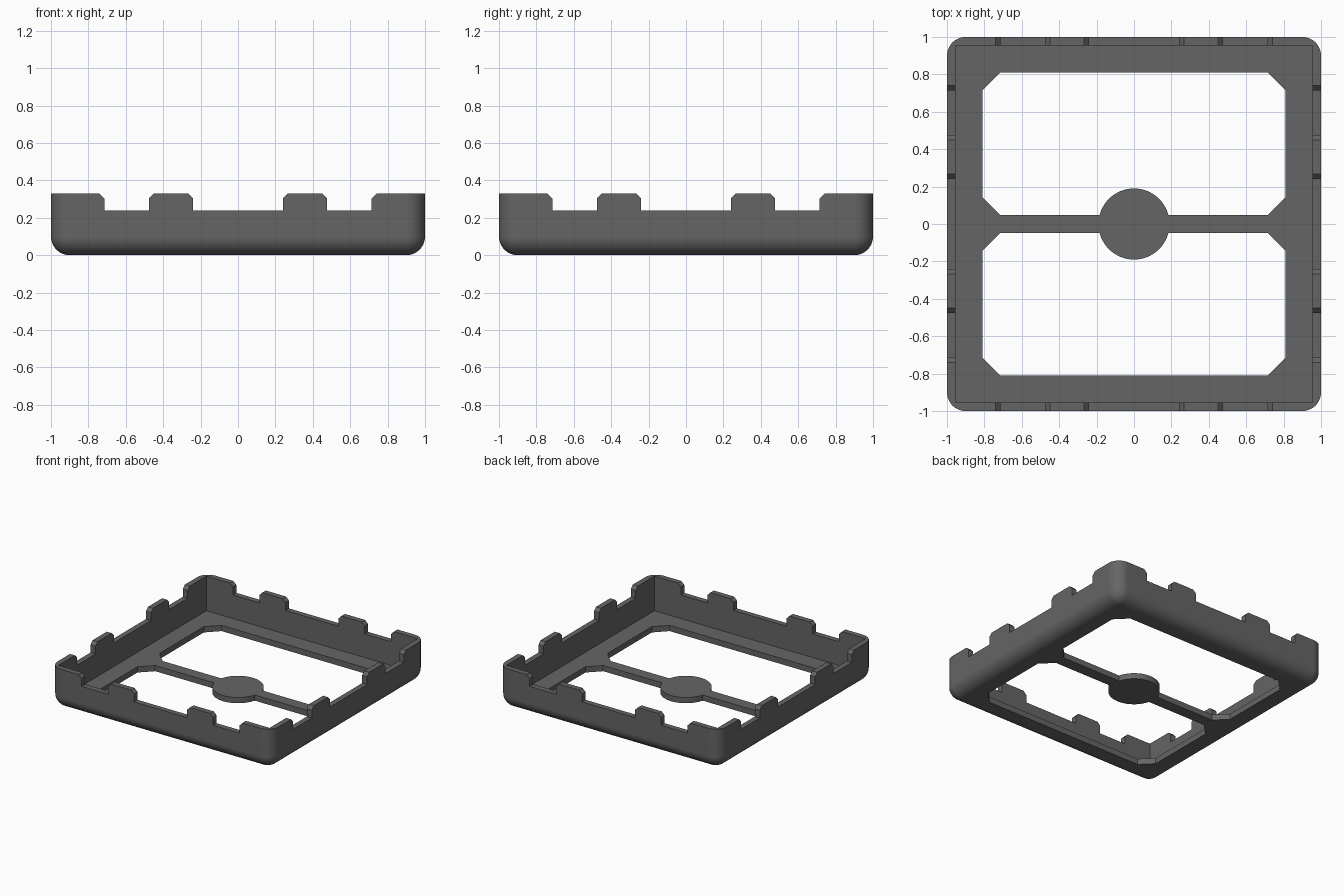
import bpy, bmesh, math

cube = bpy.data.objects.get("Cube")
if cube:
    bpy.data.objects.remove(cube, do_unlink=True)

TOP, FLOOR, RIM, R, INNER = 0.33, 0.047, 0.24, 0.1, 0.955

grey = bpy.data.materials.new("dark grey")
grey.use_nodes = True
colour = (0.13, 0.13, 0.13, 1)
grey.diffuse_color = colour
grey.node_tree.nodes["Principled BSDF"].inputs["Base Color"].default_value = colour


def add_object(name, bm):
    bmesh.ops.remove_doubles(bm, verts=bm.verts, dist=1e-5)
    bmesh.ops.recalc_face_normals(bm, faces=bm.faces)
    mesh = bpy.data.meshes.new(name)
    bm.to_mesh(mesh)
    bm.free()
    mesh.materials.append(grey)
    obj = bpy.data.objects.new(name, mesh)
    bpy.context.collection.objects.link(obj)
    return obj


def loft(name, rings):
    """Closed solid through matching rings of points."""
    bm = bmesh.new()
    loops = [[bm.verts.new(p) for p in ring] for ring in rings]
    n = len(loops[0])
    for a, b in zip(loops, loops[1:]):
        for i in range(n):
            j = (i + 1) % n
            bm.faces.new((a[i], a[j], b[j], b[i]))
    bm.faces.new(loops[0][::-1])
    bm.faces.new(loops[-1])
    return add_object(name, bm)


def prism(name, outline, low, high):
    return loft(name, [[(x, y, z) for x, y in outline] for z in (low, high)])


def combine(target, other, operation):
    mod = target.modifiers.new("combine", 'BOOLEAN')
    mod.operation, mod.solver, mod.object = operation, 'EXACT', other
    other.hide_render = True
    bpy.context.view_layer.objects.active = target
    bpy.ops.object.modifier_apply(modifier=mod.name)
    bpy.data.objects.remove(other, do_unlink=True)


# Outer body: rounded square with a rounded lower edge
def rounded_square(radius, z, steps=12):
    ring = []
    for q, (sx, sy) in enumerate([(1, 1), (-1, 1), (-1, -1), (1, -1)]):
        for i in range(steps + 1):
            a = math.pi / 2 * (q + i / steps)
            ring.append((sx * (1 - R) + radius * math.cos(a),
                         sy * (1 - R) + radius * math.sin(a), z))
    return ring


rings = []
for i in range(13):
    t = math.pi / 2 * i / 12
    rings.append(rounded_square(R * math.sin(t), R * (1 - math.cos(t))))
rings.append(rounded_square(R, TOP))
tray = loft("tray", rings)

# Square interior
square = [(INNER, INNER), (-INNER, INNER), (-INNER, -INNER), (INNER, -INNER)]
combine(tray, prism("interior_cutter", square, FLOOR, 1), 'DIFFERENCE')

# Two floor openings with clipped corners, leaving a crossbar
X, Y0, Y1, C = 0.81, 0.0475, 0.81, 0.095
for s in (1, -1):
    opening = [(X - C, s * Y0), (X, s * (Y0 + C)), (X, s * (Y1 - C)), (X - C, s * Y1),
               (C - X, s * Y1), (-X, s * (Y1 - C)), (-X, s * (Y0 + C)), (C - X, s * Y0)]
    combine(tray, prism("opening_cutter", opening, -0.2, 0.15), 'DIFFERENCE')

# Chamfered notches through opposite walls, in both directions
CH = 0.026
for a, b in [(-0.715, -0.475), (-0.24, 0.24), (0.475, 0.715)]:
    profile = [(a, RIM), (b, RIM), (b, TOP - CH), (b + CH, TOP), (b + CH, 0.4),
               (a - CH, 0.4), (a - CH, TOP), (a, TOP - CH)]
    for along_y in (True, False):
        ends = [[(u, v, z) if along_y else (v, u, z) for u, z in profile]
                for v in (-1.2, 1.2)]
        combine(tray, loft("notch_cutter", ends), 'DIFFERENCE')

# Round pad in the middle of the crossbar
circle = [(0.19 * math.cos(math.tau * i / 64), 0.19 * math.sin(math.tau * i / 64))
          for i in range(64)]
combine(tray, prism("centre_pad", circle, 0, FLOOR), 'UNION')

# Smooth the rounded edges, keep the rest crisp
bpy.ops.object.select_all(action='DESELECT')
tray.select_set(True)
bpy.context.view_layer.objects.active = tray
bpy.ops.object.shade_smooth_by_angle(angle=math.radians(30))
weighted = tray.modifiers.new("weighted_normals", 'WEIGHTED_NORMAL')
weighted.keep_sharp = True
